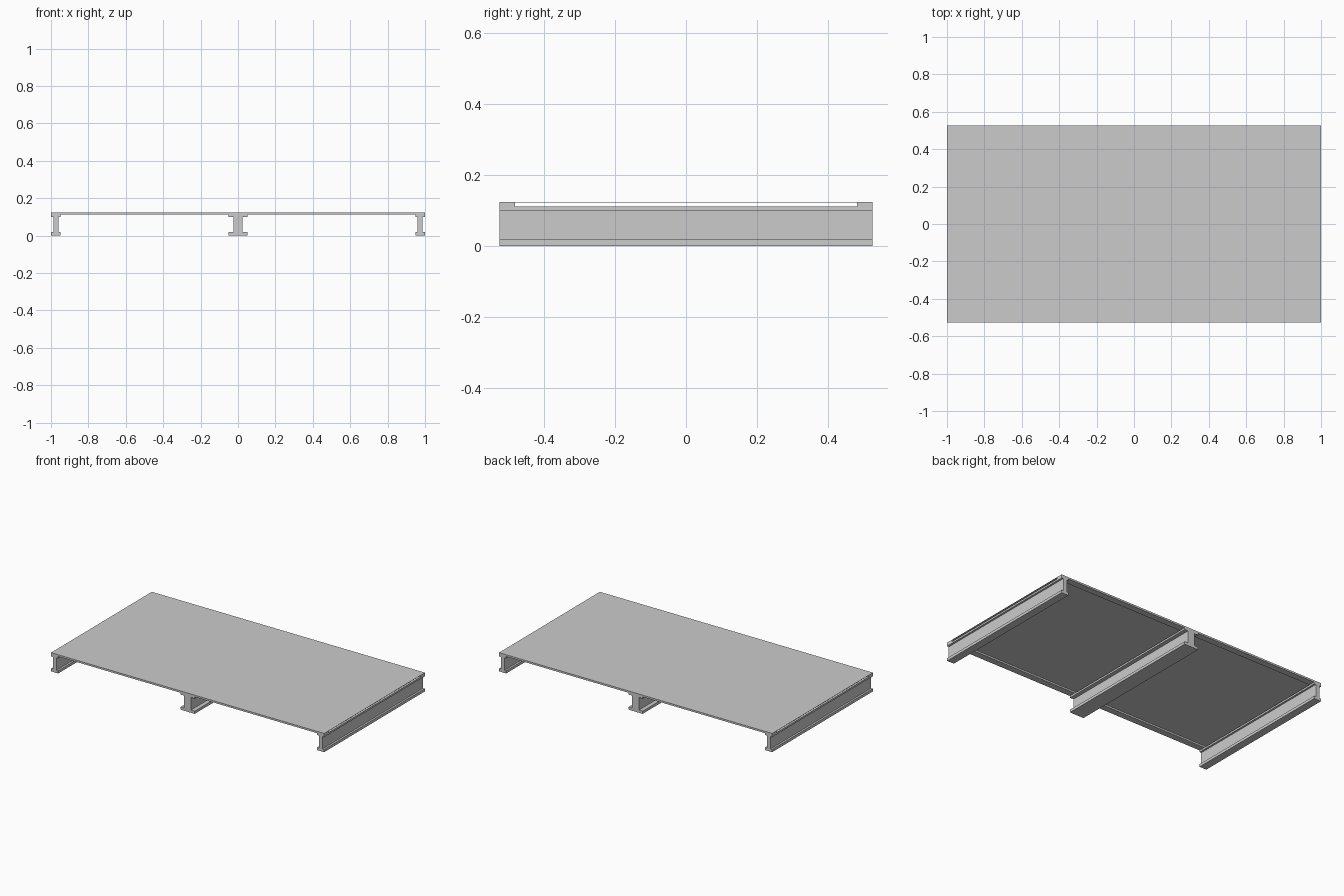
import bpy, bmesh
from mathutils import Vector

if "Cube" in bpy.data.objects:
    bpy.data.objects.remove(bpy.data.objects["Cube"])

HALF_Y = 0.527     # half depth
TOP = 0.124        # deck surface
RIM = 0.112        # underside of deck rims, top of beams


def extrude_profile(name, points, direction):
    """Close a planar profile and sweep it along a direction."""
    bm = bmesh.new()
    face = bm.faces.new([bm.verts.new(p) for p in points])
    res = bmesh.ops.extrude_face_region(bm, geom=[face], use_keep_orig=True)
    verts = [g for g in res["geom"] if isinstance(g, bmesh.types.BMVert)]
    bmesh.ops.translate(bm, verts=verts, vec=Vector(direction))
    bmesh.ops.recalc_face_normals(bm, faces=bm.faces)
    mesh = bpy.data.meshes.new(name)
    bm.to_mesh(mesh)
    bm.free()
    obj = bpy.data.objects.new(name, mesh)
    bpy.context.collection.objects.link(obj)
    return obj


def i_beam(name, x, flange, web):
    """I-shaped beam along y; flange and web are half widths."""
    half = [(flange, 0), (flange, 0.018), (web, 0.018),
            (web, 0.100), (flange, 0.100), (flange, RIM)]
    outline = half + [(-a, z) for a, z in reversed(half)]
    extrude_profile(name, [(x + a, -HALF_Y, z) for a, z in outline],
                    (0, 2 * HALF_Y, 0))


# Deck: thin sheet with thicker rims along the front and back
inner, under = 0.483, TOP - 0.001
deck_half = [(HALF_Y, TOP), (HALF_Y, RIM), (inner, RIM), (inner, under)]
deck = deck_half + [(-y, z) for y, z in reversed(deck_half)]
extrude_profile("deck", [(-1, y, z) for y, z in deck], (2, 0, 0))

# Supporting beams: wide one in the middle, narrow ones at the ends
i_beam("centre_beam", 0, 0.052, 0.025)
for side, label in ((-1, "left"), (1, "right")):
    i_beam(label + "_beam", side * 0.974, 0.026, 0.0135)
